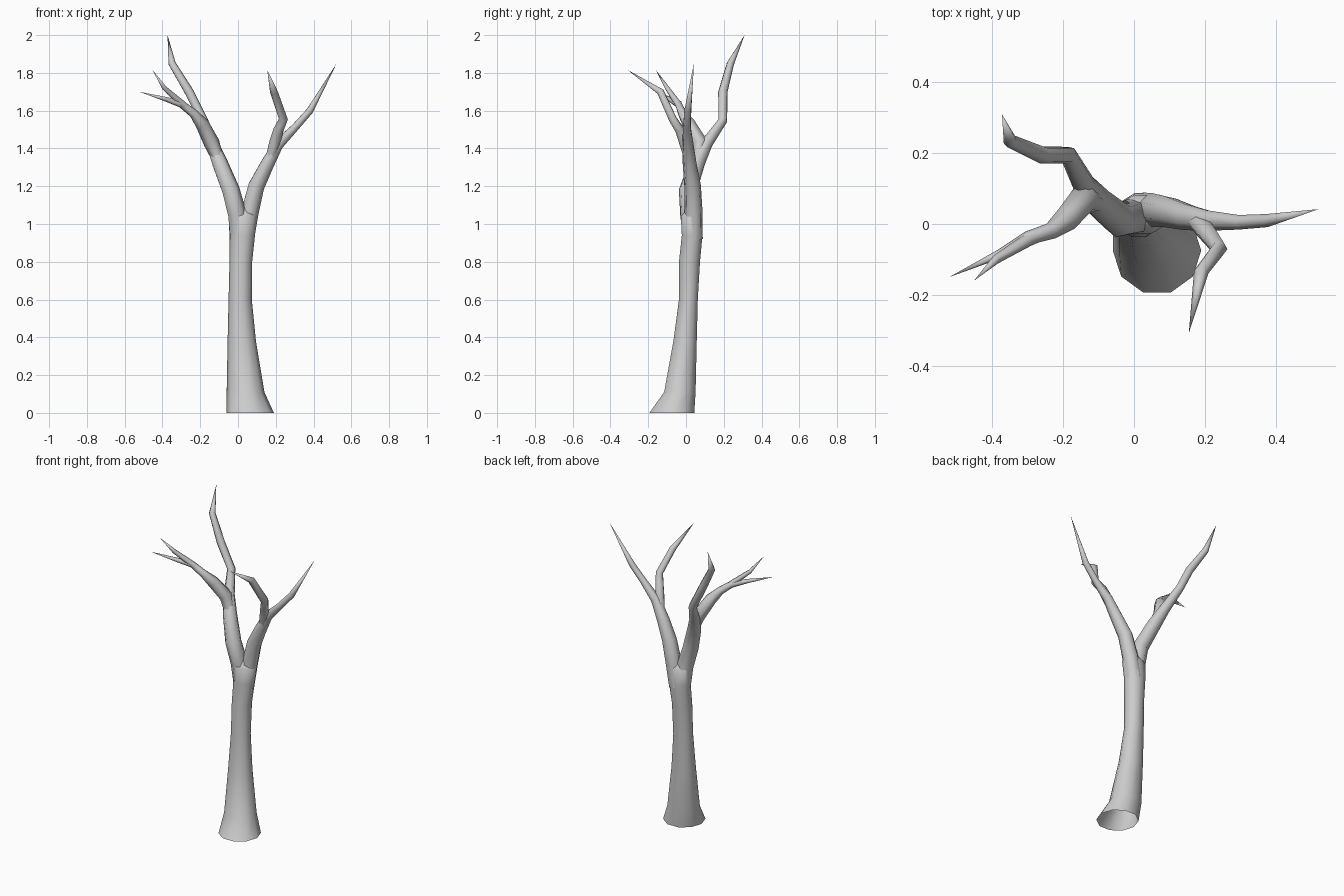
import bpy
import bmesh
import math
from mathutils import Vector

cube = bpy.data.objects.get("Cube")
if cube:
    bpy.data.objects.remove(cube, do_unlink=True)

bark = bpy.data.materials.new("grey_bark")
bark.use_nodes = True
colour = (0.6, 0.6, 0.6, 1)
bark.diffuse_color = colour
bark.node_tree.nodes["Principled BSDF"].inputs["Base Color"].default_value = colour


def skin(name, rings, tip):
    """Bridge rings of points and close the far end on a tip point."""
    bm = bmesh.new()
    loops = [[bm.verts.new(p) for p in ring] for ring in rings]
    n = len(loops[0])
    for a, b in zip(loops, loops[1:]):
        for i in range(n):
            j = (i + 1) % n
            bm.faces.new((a[i], a[j], b[j], b[i]))
    end = bm.verts.new(tip)
    for i in range(n):
        bm.faces.new((loops[-1][i], loops[-1][(i + 1) % n], end))
    mesh = bpy.data.meshes.new(name)
    bm.to_mesh(mesh)
    bm.free()
    mesh.materials.append(bark)
    mesh.shade_smooth()
    obj = bpy.data.objects.new(name, mesh)
    bpy.context.collection.objects.link(obj)
    return obj


def branch(name, path, sides=7):
    """Tapered tube along (x, y, z, radius) points, the last one a sharp tip."""
    pts = [Vector(p[:3]) for p in path]
    rings = []
    side = Vector((1, 0, 0))
    for k in range(len(pts) - 1):
        ahead = (pts[k + 1] - pts[k]).normalized()
        behind = (pts[k] - pts[k - 1]).normalized() if k else ahead
        axis = (ahead + behind).normalized()
        side = (side - axis * side.dot(axis)).normalized()
        up = axis.cross(side)
        rings.append([pts[k] + path[k][3] * (side * math.cos(t) + up * math.sin(t))
                      for t in (math.tau * i / sides for i in range(sides))])
    return skin(name, rings, pts[-1])


# Trunk: level rings given as height and x, y extents, open underneath
trunk = [
    (0.00, -0.06, 0.19, -0.20, 0.05),
    (0.11, -0.06, 0.14, -0.12, 0.055),
    (0.38, -0.055, 0.095, -0.07, 0.06),
    (0.60, -0.05, 0.073, -0.04, 0.065),
    (0.80, -0.045, 0.075, -0.04, 0.077),
    (0.94, -0.045, 0.09, -0.025, 0.09),
    (1.04, -0.05, 0.10, -0.03, 0.085),
]
rings = []
for z, x0, x1, y0, y1 in trunk:
    rings.append([((x0 + x1) / 2 + (x1 - x0) / 2 * math.cos(t),
                   (y0 + y1) / 2 + (y1 - y0) / 2 * math.sin(t), z)
                  for t in (math.tau * i / 10 for i in range(10))])
skin("trunk", rings, (0.03, 0.03, 1.11))

# Right limb, rising to the tallest branch at the back
branch("right_limb", [
    (0.0, 0.03, 0.92, 0.045), (-0.005, 0.02, 1.05, 0.052),
    (-0.04, 0.01, 1.18, 0.049), (-0.10, 0.06, 1.33, 0.043),
    (-0.14, 0.11, 1.43, 0.033), (-0.185, 0.195, 1.55, 0.025),
    (-0.26, 0.195, 1.70, 0.025), (-0.35, 0.235, 1.85, 0.02),
    (-0.373, 0.31, 2.0)])

# Forward fork of the right limb, with two twigs
branch("right_fork", [
    (-0.10, 0.06, 1.33, 0.03), (-0.14, 0.075, 1.43, 0.042),
    (-0.19, 0.015, 1.53, 0.036), (-0.235, -0.02, 1.585, 0.024),
    (-0.30, -0.04, 1.635, 0.02), (-0.38, -0.085, 1.66, 0.013),
    (-0.522, -0.15, 1.70)], 6)
branch("right_fork_twig", [
    (-0.23, -0.015, 1.575, 0.018), (-0.30, -0.045, 1.64, 0.019),
    (-0.39, -0.10, 1.72, 0.013), (-0.452, -0.16, 1.815)], 6)

# Left limb, sweeping outward
branch("left_limb", [
    (0.035, 0.04, 0.92, 0.05), (0.06, 0.04, 1.06, 0.049),
    (0.095, 0.035, 1.20, 0.045), (0.15, 0.02, 1.31, 0.038),
    (0.21, 0.01, 1.42, 0.03), (0.30, 0.005, 1.51, 0.021),
    (0.38, 0.01, 1.60, 0.019), (0.522, 0.042, 1.85)])

# Forward fork of the left limb
branch("left_fork", [
    (0.17, 0.015, 1.34, 0.026), (0.195, -0.01, 1.43, 0.03),
    (0.215, -0.035, 1.50, 0.027), (0.24, -0.07, 1.555, 0.024),
    (0.19, -0.135, 1.70, 0.021), (0.155, -0.308, 1.815)], 6)
